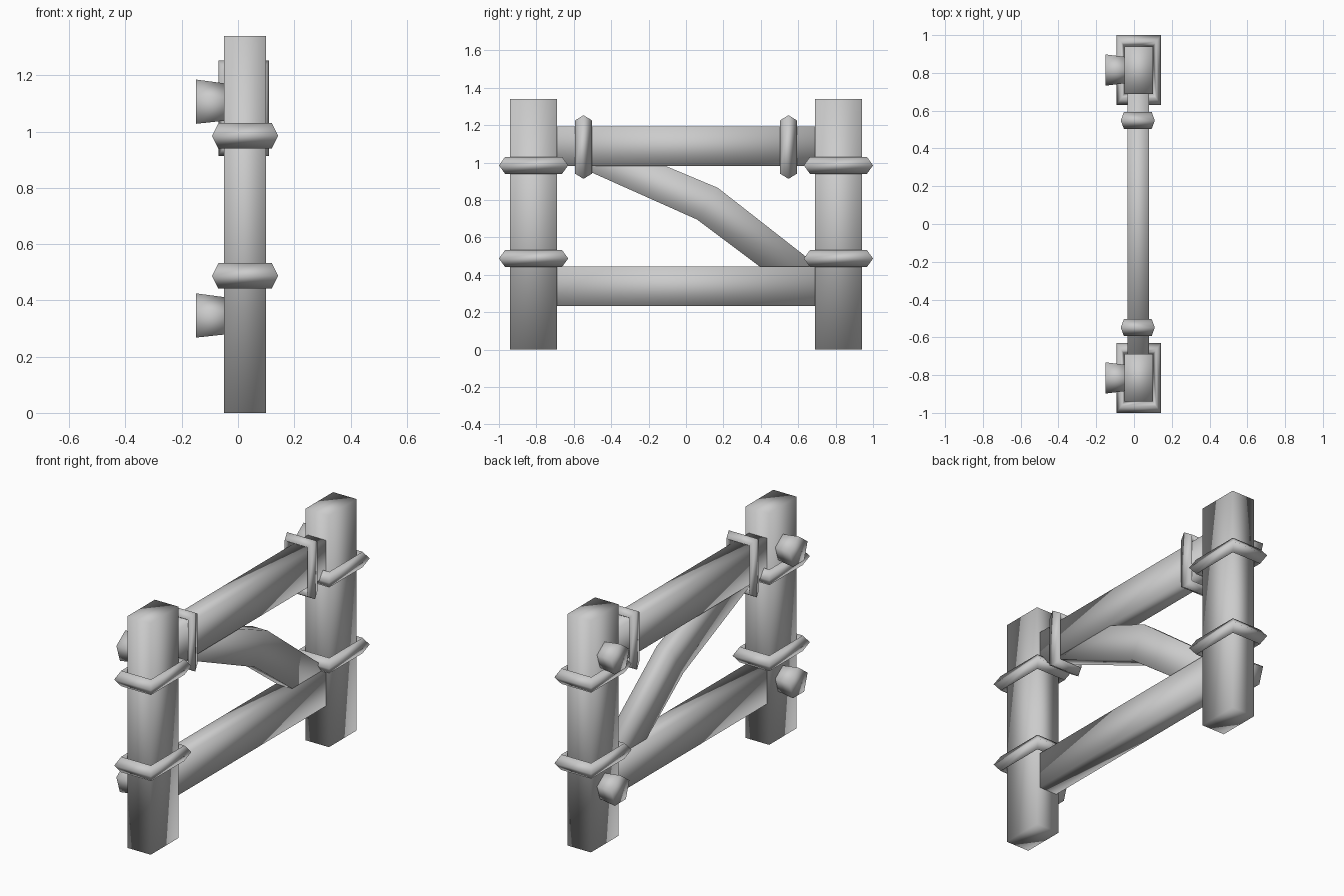
import bpy, math
from mathutils import Vector

if "Cube" in bpy.data.objects:
    bpy.data.objects.remove(bpy.data.objects["Cube"])

CX_POST, CX_RAIL = 0.025, 0.0225


def loft(name, loops, cap=True, closed=False):
    """Skin equal-length loops of points into one smooth-shaded object."""
    n = len(loops[0])
    verts = [p for lp in loops for p in lp]
    faces = []
    for i in range(len(loops) if closed else len(loops) - 1):
        a, b = i * n, ((i + 1) % len(loops)) * n
        for j in range(n):
            k = (j + 1) % n
            faces.append((a + j, a + k, b + k, b + j))
    if cap and not closed:
        faces += [tuple(range(n))[::-1], tuple(range(len(verts) - n, len(verts)))]
    me = bpy.data.meshes.new(name)
    me.from_pydata(verts, [], faces)
    ob = bpy.data.objects.new(name, me)
    bpy.context.collection.objects.link(ob)
    import bmesh
    bm = bmesh.new()
    bm.from_mesh(me)
    bmesh.ops.recalc_face_normals(bm, faces=bm.faces)
    bm.to_mesh(me)
    bm.free()
    me.polygons.foreach_set("use_smooth", [True] * len(me.polygons))
    return ob


def rect(hx, hv):
    return [(-hx, -hv), (hx, -hv), (hx, hv), (-hx, hv)]


def box(name, x, y, z):
    return loft(name, [[(a, b, h) for a, b in
                        ((x[0], y[0]), (x[1], y[0]), (x[1], y[1]), (x[0], y[1]))] for h in z])


def binding(name, center, half_x, half_v, inset_x, inset_v, axis):
    """Rectangular ring with a diamond section, around the z or y axis."""
    loops = []
    for step, t in ((0, 0), (1, 0.045), (2, 0), (1, -0.045)):
        pts = rect(half_x - step * inset_x, half_v - step * inset_v)
        loops.append([Vector(center) + Vector((a, b, t) if axis == 'z' else (a, t, b))
                      for a, b in pts])
    return loft(name, loops, closed=True)


for s, side in ((-1, "left"), (1, "right")):
    # upright posts
    yc = s * 0.815
    box(f"post_{side}", (-0.05, 0.10), (yc - 0.126, yc + 0.126), (0, 1.34))
    # bindings around the posts
    for z, level in ((0.487, "lower"), (0.985, "upper")):
        binding(f"post_binding_{side}_{level}", (CX_POST, yc, z), 0.1175, 0.185, 0.0225, 0.0325, 'z')
    # binding around the top rail
    binding(f"rail_binding_{side}", (0.02, s * 0.548, 1.083), 0.09, 0.17, 0.0165, 0.0275, 'y')
    # flared five-sided pegs
    for z, level in ((0.338, "lower"), (1.098, "upper")):
        loops = [[(x, yc + r * math.sin(i * math.tau / 5), z + r * math.cos(i * math.tau / 5))
                  for i in range(5)] for x, r in ((-0.15, 0.087), (-0.03, 0.071))]
        loft(f"peg_{side}_{level}", loops)

# horizontal rails
box("rail_bottom", (-0.035, 0.08), (-0.72, 0.72), (0.232, 0.443))
box("rail_top", (-0.035, 0.08), (-0.72, 0.72), (0.982, 1.192))

# bent diagonal brace: bottom and top edge points in (y, z)
edges = [((-0.59, 0.985), (-0.51, 1.15)), ((0.06, 0.695), (0.17, 0.865)), ((0.60, 0.29), (0.71, 0.443))]
loft("brace", [[(-0.025, *b), (0.07, *b), (0.07, *t), (-0.025, *t)] for b, t in edges])
